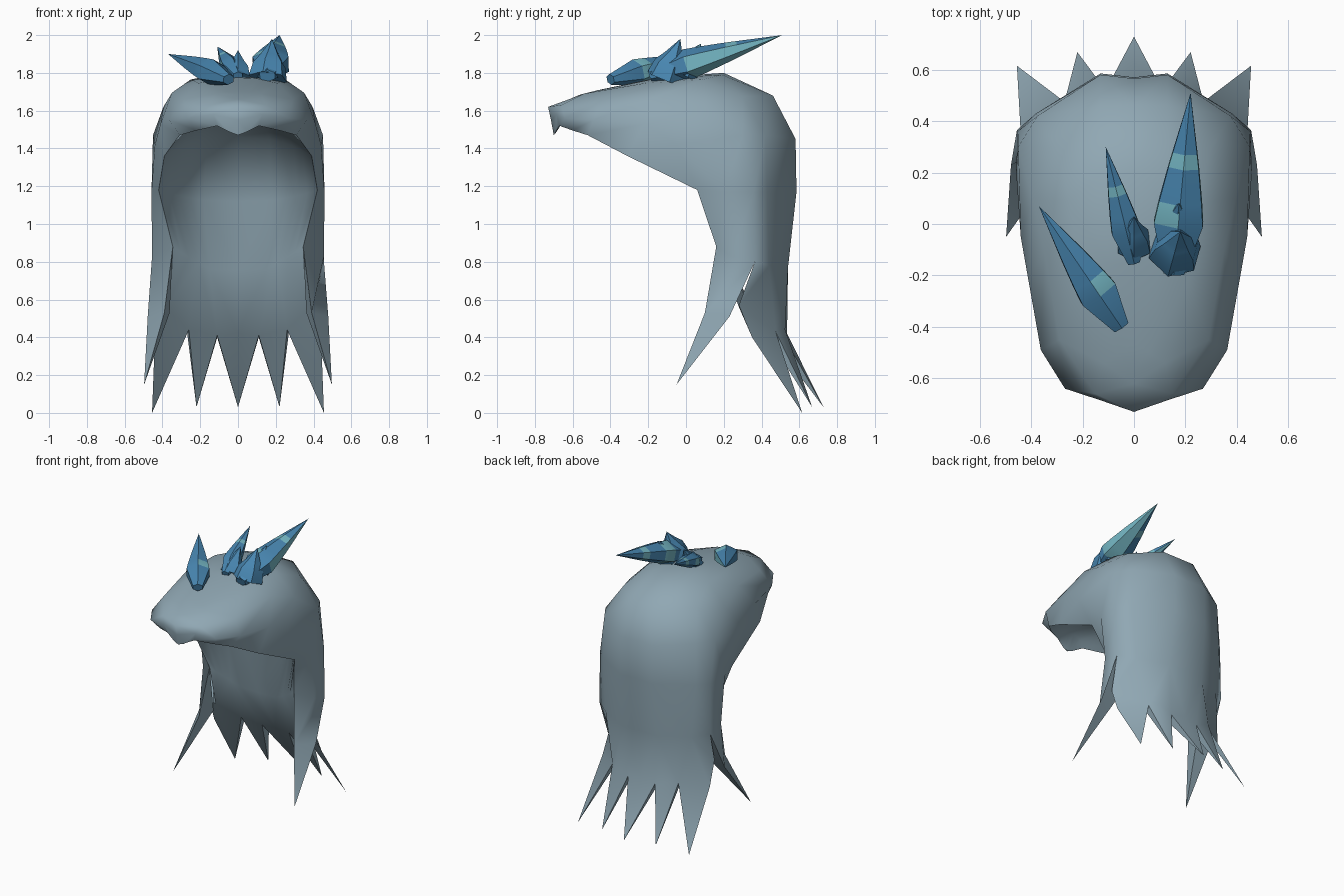
import bpy, bmesh, math
from mathutils import Vector

if "Cube" in bpy.data.objects:
    bpy.data.objects.remove(bpy.data.objects["Cube"])


def material(name, rgb):
    m = bpy.data.materials.new(name)
    m.diffuse_color = (*rgb, 1.0)
    m.use_nodes = True
    m.node_tree.nodes["Principled BSDF"].inputs["Base Color"].default_value = m.diffuse_color
    return m


cloth = material("grey blue cloth", (0.28, 0.39, 0.455))
blue = material("deep blue crystal", (0.065, 0.24, 0.44))
teal = material("pale teal crystal", (0.18, 0.48, 0.56))


def finish(name, bm, mats, angle, mirror=False):
    mesh = bpy.data.meshes.new(name)
    bm.to_mesh(mesh)
    bm.free()
    ob = bpy.data.objects.new(name, mesh)
    bpy.context.collection.objects.link(ob)
    for m in mats:
        mesh.materials.append(m)
    bpy.ops.object.select_all(action='DESELECT')
    ob.select_set(True)
    bpy.context.view_layer.objects.active = ob
    bpy.ops.object.shade_smooth_by_angle(angle=math.radians(angle))
    if mirror:
        mod = ob.modifiers.new("mirror", 'MIRROR')
        mod.use_clip = True
        mod.merge_threshold = 0.002
    return ob


# Right half of the hood as ribs, each running from the opening to the centre line
neck_ribs = [
    [(.345, .16, .88), (.455, .24, .83), (.455, .365, .80), (.35, .44, .78), (.14, .54, .77), (0, .54, .77)],
    [(.42, .06, 1.18), (.458, .20, 1.17), (.452, .36, 1.17), (.38, .43, 1.17), (.13, .585, 1.17), (0, .57, 1.17)],
    [(.39, -.31, 1.36), (.44, -.05, 1.42), (.45, .30, 1.47), (.375, .42, 1.47), (.13, .58, 1.45), (0, .565, 1.45)],
    [(.31, -.52, 1.47), (.41, -.22, 1.53), (.395, .10, 1.62), (.30, .30, 1.675), (.13, .46, 1.68), (0, .46, 1.68)],
]
beak_ribs = [
    [(.22, -.60, 1.495), (.362, -.49, 1.55), (.35, -.10, 1.695), (.25, .09, 1.765), (.13, .19, 1.79), (0, .20, 1.80)],
    [(.11, -.67, 1.52), (.268, -.64, 1.56), (.29, -.45, 1.66), (.21, -.22, 1.745), (.10, -.16, 1.77), (0, -.15, 1.775)],
    [(.05, -.69, 1.49), (.13, -.685, 1.58), (.15, -.66, 1.63), (.12, -.54, 1.69), (.06, -.50, 1.70), (0, -.46, 1.71)],
    [(0, -.70, 1.47), (0, -.715, 1.55), (0, -.73, 1.62), (0, -.62, 1.66), (0, -.56, 1.685), (0, -.50, 1.70)],
]
ribs = neck_ribs + beak_ribs

# Corners of the hanging fringe, shared by its outside and inside
points = {
    "strand_front": (.39, .10, .53), "strand_tip": (.497, -.05, .15), "strand_back": (.478, .23, .51),
    "strand_in": (.362, .23, .53), "notch_side": (.43, .28, .57),
    "side_edge": (.44, .35, .40), "side_tip": (.455, .615, 0),
    "notch_mid": (.27, .475, .43), "mid": (.21, .525, .44), "mid_tip": (.22, .668, .03),
    "notch_back": (.11, .52, .40), "back": (0, .535, .42), "back_tip": (0, .728, .03),
    "in_side": (.38, .28, .56), "in_mid": (.26, .41, .44), "in_back": (.11, .44, .41), "in_centre": (0, .44, .42),
}


def loft(bm, rows, flip=False):
    grid = [[bm.verts.new(p) for p in row] for row in rows]
    for a, b in zip(grid, grid[1:]):
        for c in range(len(a) - 1):
            quad = [a[c], a[c + 1], b[c + 1], b[c]]
            bm.faces.new(quad[::-1] if flip else quad)
    return grid


def fringe(bm, top, faces):
    v = {}
    for face in faces:
        corners = []
        for key in face.split():
            if key.isdigit():
                corners.append(top[int(key)])
            else:
                if key not in v:
                    v[key] = bm.verts.new(points[key])
                corners.append(v[key])
        bm.faces.new(corners)


# Outer hood with its ragged fringe
bm = bmesh.new()
fringe(bm, loft(bm, ribs)[0], (
    "0 strand_front strand_back 2 1",
    "strand_front strand_tip strand_back",
    "2 strand_back strand_in",
    "strand_back strand_tip strand_in",
    "2 notch_side side_edge notch_mid 3",
    "side_edge side_tip notch_mid",
    "3 notch_mid mid notch_back 4",
    "notch_mid mid_tip mid",
    "mid mid_tip notch_back",
    "4 notch_back back 5",
    "notch_back back_tip back",
))
finish("hood", bm, [cloth], 70, mirror=True)

# Shallow lining filling the opening, with the inside and walls of the fringe
hem = [(.345, .16, .88), (.30, .18, .85), (.26, .20, .825), (.21, .22, .795), (.15, .24, .76), (0, .24, .755)]
depth = [(.31, 1.12), (.12, 1.46), (-.30, 1.59), (-.48, 1.59), (-.63, 1.57), (-.695, 1.475)]
inner = [hem]
for row, (y, z) in zip(ribs[1:], depth):
    rim = Vector(row[0])
    line = []
    for f in (1, .87, .75, .61, .43, 0):
        s = 1 - f ** 2.5
        line.append((rim.x * f, rim.y + (y - rim.y) * s, rim.z + (z - rim.z) * s))
    inner.append(line)
bm = bmesh.new()
fringe(bm, loft(bm, inner, flip=True)[0], (
    "0 strand_in strand_front",
    "strand_front strand_in strand_tip",
    "0 1 in_side",
    "1 2 3 in_mid in_side",
    "3 4 in_back in_mid",
    "4 5 in_centre in_back",
    "in_side in_mid side_tip",
    "in_mid in_back mid_tip",
    "in_back in_centre back_tip",
    "in_side side_tip side_edge notch_side",
    "in_mid notch_mid side_tip",
    "in_mid mid_tip notch_mid",
    "in_back notch_back mid_tip",
    "in_back back_tip notch_back",
))
finish("lining", bm, [cloth], 55, mirror=True)

LONG = ((0, .42), (.28, 1.0), (.40, .87), (.59, .62), (.67, .50))
STUB = ((0, 1.0), (.35, .85), (.55, .55), (.65, .42))


# Faceted crystals: rings along an axis closed to a point
# pale = sides pale up to the tip, flank = sides pale just behind the shoulder
def crystal(name, start, tip, radius, profile=LONG, flat=1.0, pale=(), flank=(), band=False):
    sides = 6
    start, tip = Vector(start), Vector(tip)
    axis = tip - start
    side = axis.cross(Vector((0, 0, 1))).normalized()
    up = side.cross(axis).normalized()
    bm = bmesh.new()
    rings = []
    for t, r in profile:
        ring = []
        for i in range(sides):
            a = 2 * math.pi * i / sides + math.pi / 2
            off = side * math.cos(a) + up * math.sin(a) * flat
            ring.append(bm.verts.new(start + axis * t + off * r * radius))
        rings.append(ring)
    point = bm.verts.new(tip)
    bm.faces.new(rings[0])
    for i in range(sides):
        j = (i + 1) % sides
        for k, (a, b) in enumerate(zip(rings, rings[1:])):
            f = bm.faces.new((a[i], a[j], b[j], b[i]))
            if (band and k == 3) or (k >= 1 and i in pale) or (k == 1 and i in flank):
                f.material_index = 1
        f = bm.faces.new((rings[-1][i], rings[-1][j], point))
        f.material_index = 1 if i in pale else 0
    bmesh.ops.recalc_face_normals(bm, faces=bm.faces)
    finish(name, bm, [blue, teal], 35)


crystal("large_crystal", (.155, -.19, 1.785), (.22, .51, 2.0), .11, flat=.75, pale=(3, 4), flank=(0, 1, 2), band=True)
crystal("large_crystal_front_spur", (.158, -.11, 1.77), (.18, -.03, 1.98), .105, STUB)
crystal("large_crystal_rear_spur", (.165, -.02, 1.80), (.175, .08, 1.955), .085, STUB, pale=(4,))
crystal("middle_crystal", (0, -.15, 1.785), (-.11, .30, 1.94), .066, flat=.8, pale=(3,), flank=(1, 4), band=True)
crystal("middle_crystal_spur", (0, -.085, 1.765), (0, .03, 1.92), .072, STUB)
crystal("left_crystal", (-.05, -.40, 1.765), (-.37, .07, 1.90), .088, flat=.8, pale=(3, 4), flank=(5,))
